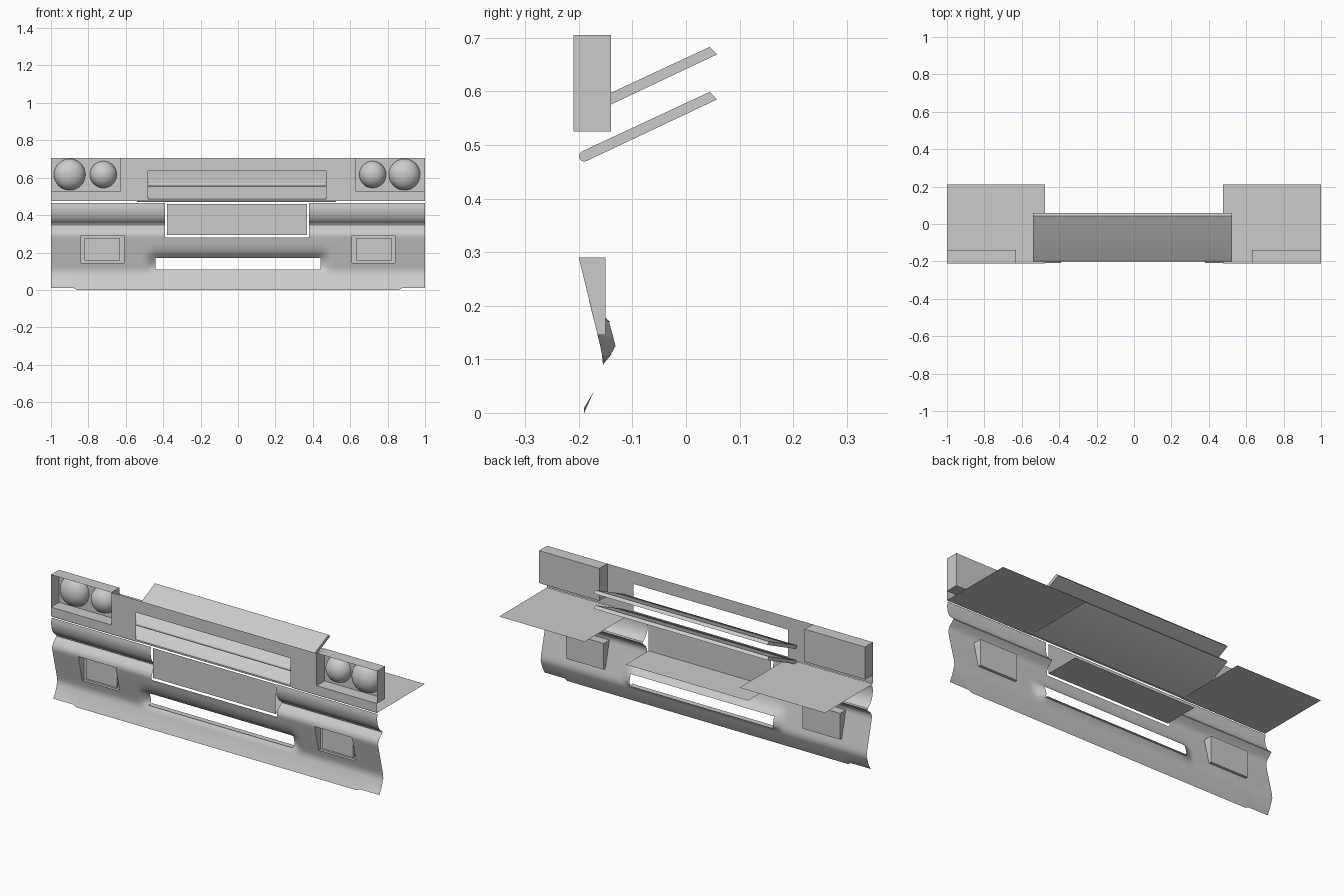
import bpy, bmesh, math
from mathutils import Matrix

if "Cube" in bpy.data.objects:
    bpy.data.objects.remove(bpy.data.objects["Cube"], do_unlink=True)

grey = bpy.data.materials.new("body_grey")
grey.use_nodes = True
grey.diffuse_color = (0.6, 0.6, 0.6, 1)
grey.node_tree.nodes["Principled BSDF"].inputs["Base Color"].default_value = (0.6, 0.6, 0.6, 1)


def finish(name, bm, smooth=False):
    mesh = bpy.data.meshes.new(name)
    bm.to_mesh(mesh)
    bm.free()
    mesh.materials.append(grey)
    ob = bpy.data.objects.new(name, mesh)
    bpy.context.collection.objects.link(ob)
    if smooth:
        bpy.ops.object.select_all(action='DESELECT')
        ob.select_set(True)
        bpy.context.view_layer.objects.active = ob
        bpy.ops.object.shade_smooth_by_angle(angle=math.radians(35))
    return ob


def sheet(name, corners):
    bm = bmesh.new()
    bm.faces.new([bm.verts.new(c) for c in corners])
    return finish(name, bm)


def grid(xs, rows, place, keep):
    """Sheet over columns xs and rows, leaving out the cells that keep rejects."""
    bm = bmesh.new()
    v = [[bm.verts.new(place(x, r)) for x in xs] for r in rows]
    for j in range(len(rows) - 1):
        for i in range(len(xs) - 1):
            if keep((xs[i] + xs[i + 1]) / 2, (rows[j][-1] + rows[j + 1][-1]) / 2):
                bm.faces.new((v[j][i], v[j][i + 1], v[j + 1][i + 1], v[j + 1][i]))
    bmesh.ops.delete(bm, geom=[p for p in bm.verts if not p.link_faces], context='VERTS')
    return bm


def pocket(name, x0, x1, z0, z1, front, back):
    """Open-fronted box; front(z) gives the depth of its rim."""
    bm = bmesh.new()
    ring = [(x0, z0), (x1, z0), (x1, z1), (x0, z1)]
    a = [bm.verts.new((x, front(z), z)) for x, z in ring]
    b = [bm.verts.new((x, back, z)) for x, z in ring]
    bm.faces.new(b)
    for i in range(4):
        j = (i + 1) % 4
        bm.faces.new((a[i], b[i], b[j], a[j]))
    return finish(name, bm)


def box(name, x0, x1, y0, y1, z0, z1):
    bm = bmesh.new()
    bmesh.ops.create_cube(bm, size=1)
    for p in bm.verts:
        p.co = ((x0 + x1) / 2 + p.co.x * (x1 - x0), (y0 + y1) / 2 + p.co.y * (y1 - y0),
                (z0 + z1) / 2 + p.co.z * (z1 - z0))
    return finish(name, bm)


FRONT = -0.21

# Grille panel with its window
panel = grid([-1, -0.63, -0.48, 0.47, 0.63, 1], [(z,) for z in (0.475, 0.485, 0.525, 0.635, 0.705)],
             lambda x, r: (x, FRONT, r[0]),
             lambda x, z: not (-0.48 < x < 0.47 and 0.485 < z < 0.635)
             and not (abs(x) > 0.63 and z > 0.525))
# Lamp pockets need a clear front over their full height
finish("grille_panel", panel)

# Headlamp pockets, domes and side shelves
for side, s, outer in (("left", 1, 0.89), ("right", -1, 0.9)):
    x0, x1 = sorted((s * 0.63, s))
    pocket(side + "_lamp_pocket", x0, x1, 0.525, 0.705, lambda z: FRONT, -0.14)
    for part, cx, r in (("outer", outer, 0.084), ("inner", 0.72, 0.072)):
        bm = bmesh.new()
        bmesh.ops.create_uvsphere(bm, u_segments=32, v_segments=16, radius=r)
        bmesh.ops.delete(bm, geom=[p for p in bm.verts if p.co.z < -0.001], context='VERTS')
        bm.transform(Matrix.Translation((s * cx, -0.14, 0.617))
                     @ Matrix.Diagonal((1, 0.065 / r, 1, 1))
                     @ Matrix.Rotation(math.pi / 2, 4, 'X'))
        finish(f"{side}_{part}_headlamp", bm, True)
    x0, x1 = sorted((s * 0.475, s))
    sheet(side + "_shelf", [(x0, FRONT, 0.473), (x1, FRONT, 0.473), (x1, 0.21, 0.473), (x0, 0.21, 0.473)])

# Tilted grille slats with rounded noses
for name, lift in (("lower_slat", 0), ("upper_slat", 0.084)):
    nose = [(-0.190 + 0.010 * math.cos(a), 0.479 + 0.010 * math.sin(a))
            for a in (math.radians(115 + 30 * k) for k in range(7))]
    outline = nose + [(0.058, 0.585), (0.044, 0.599)]
    bm = bmesh.new()
    base = bm.faces.new([bm.verts.new((-0.54, y, z + lift)) for y, z in outline])
    ext = bmesh.ops.extrude_face_region(bm, geom=[base], use_keep_orig=True)["geom"]
    for p in ext:
        if isinstance(p, bmesh.types.BMVert):
            p.co.x = 0.525
    bmesh.ops.recalc_face_normals(bm, faces=bm.faces[:])
    finish(name, bm, True)

# Bumper skin: profile of depth and height from skirt to upper roll
profile = [(-0.19, 0), (-0.172, 0.04), (-0.16, 0.075), (-0.155, 0.09), (-0.157, 0.11),
           (-0.160, 0.125), (-0.165, 0.145), (-0.171, 0.17), (-0.176, 0.19), (-0.181, 0.21),
           (-0.191, 0.25), (-0.198, 0.28), (-0.2, 0.29), (-0.199, 0.305), (-0.19, 0.322),
           (-0.172, 0.337), (-0.162, 0.347), (-0.165, 0.355), (-0.18, 0.365), (-0.193, 0.38),
           (-0.203, 0.40), (-0.208, 0.425), (-0.209, 0.445), (-0.205, 0.465)]
xs = sorted({round(-1 + 0.02 * i, 3) for i in range(101)} | {0.61, -0.61, -0.39})


def ramp(t):
    t = min(1, max(0, t))
    return t * t * (3 - 2 * t)


def bumper_point(x, r):
    y, z = r
    # Air intake is dished inward and fades at both ends
    dish = ramp((0.5 - abs(x)) / 0.07) * ramp((z - 0.09) / 0.035) * ramp((0.21 - z) / 0.045)
    if z == 0 and abs(x) > 0.87:
        z = 0.01
    return (x, y + 0.03 * dish, z)


def bumper_keep(x, z):
    plate_gap = -0.39 < x < 0.38 and z > 0.28
    intake = abs(x) < 0.44 and 0.11 < z < 0.17
    fog = 0.61 < abs(x) < 0.84 and 0.145 < z < 0.29
    return not (plate_gap or intake or fog)


finish("bumper", grid(xs, profile, bumper_point, bumper_keep), True)
sheet("intake_sill", [(-0.44, -0.157, 0.11), (0.44, -0.157, 0.11), (0.44, -0.125, 0.11), (-0.44, -0.125, 0.11)])

# Fog lamps set into the bumper
for side, s in (("left", 1), ("right", -1)):
    x0, x1 = sorted((s * 0.61, s * 0.84))
    pocket(side + "_fog_pocket", x0, x1, 0.145, 0.29,
           lambda z: -0.2 if z > 0.2 else -0.165, -0.15)
    box(side + "_fog_lens", x0 + 0.02, x1 - 0.02, -0.162, -0.151, 0.158, 0.278)

# Number plate and the shelf behind it
sheet("number_plate", [(-0.38, -0.2, 0.295), (0.37, -0.2, 0.295), (0.37, -0.2, 0.46), (-0.38, -0.2, 0.46)])
sheet("plate_shelf", [(-0.38, -0.2, 0.295), (0.37, -0.2, 0.295), (0.37, 0, 0.295), (-0.38, 0, 0.295)])
